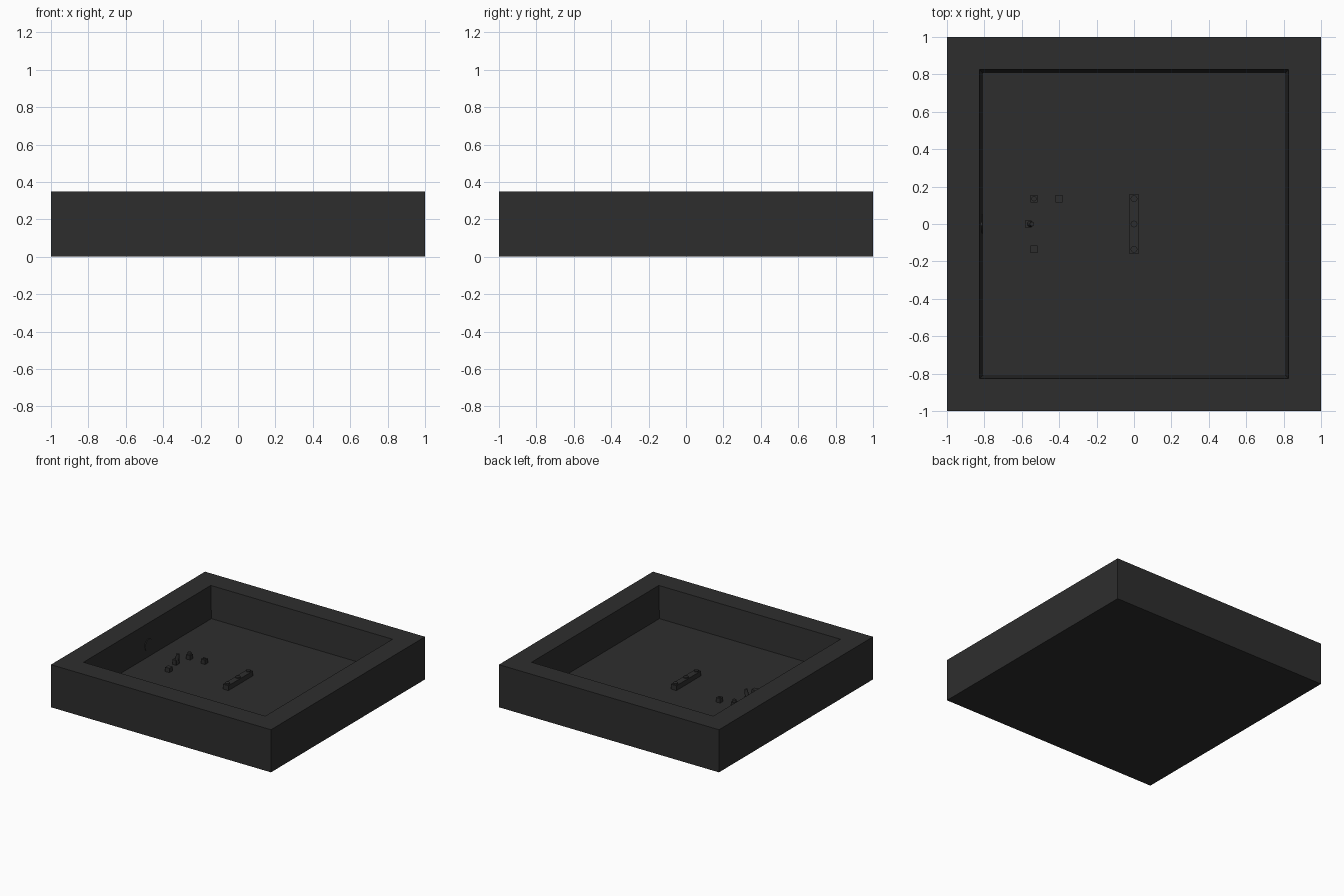
import bpy, bmesh, math
from mathutils import Matrix, Vector

if "Cube" in bpy.data.objects:
    bpy.data.objects.remove(bpy.data.objects["Cube"])

mat = bpy.data.materials.new("dark_charcoal")
mat.diffuse_color = (0.027, 0.027, 0.027, 1)
mat.use_nodes = True
mat.node_tree.nodes["Principled BSDF"].inputs["Base Color"].default_value = mat.diffuse_color
FLOOR = 0.09


def finish(name, bm):
    bmesh.ops.recalc_face_normals(bm, faces=bm.faces)
    me = bpy.data.meshes.new(name)
    bm.to_mesh(me)
    bm.free()
    me.materials.append(mat)
    ob = bpy.data.objects.new(name, me)
    bpy.context.collection.objects.link(ob)
    return ob


def box(name, c, s):
    bm = bmesh.new()
    bmesh.ops.create_cube(bm, size=1, matrix=Matrix.Translation(c) @ Matrix.Diagonal((*s, 1)))
    return finish(name, bm)


def rod(name, c, r, depth, rot=Matrix.Identity(4), r2=None, seg=16):
    bm = bmesh.new()
    bmesh.ops.create_cone(bm, cap_ends=True, segments=seg, radius1=r,
                          radius2=r if r2 is None else r2, depth=depth,
                          matrix=Matrix.Translation(c) @ rot)
    return finish(name, bm)


# tray: square block with a tapered recess
bm = bmesh.new()
rings = []
for half, z in ((1, 0), (1, 0.35), (0.826, 0.35), (0.806, FLOOR)):
    rings.append([bm.verts.new((sx * half, sy * half, z))
                  for sx, sy in ((-1, -1), (1, -1), (1, 1), (-1, 1))])
for a, b in zip(rings, rings[1:]):
    for i in range(4):
        j = (i + 1) % 4
        bm.faces.new((a[i], a[j], b[j], b[i]))
bm.faces.new(rings[0])
bm.faces.new(rings[-1])
finish("tray", bm)

# centre bar with three buttons
box("centre_bar", (0, 0, FLOOR + 0.02), (0.05, 0.32, 0.04))
for i, y in enumerate((-0.135, 0, 0.135)):
    rod(f"bar_button_{i}", (0, y, FLOOR + 0.045), 0.018, 0.01)

# small blocks on the floor
for i, (x, y) in enumerate(((-0.535, -0.135), (-0.535, 0.135), (-0.4, 0.135))):
    box(f"floor_block_{i}", (x, y, FLOOR + 0.018), (0.038, 0.038, 0.036))
rod("block_knob", (-0.535, 0.135, FLOOR + 0.045), 0.014, 0.018)
rod("block_cap", (-0.4, 0.135, FLOOR + 0.038), 0.010, 0.006)

# small lever and its base
box("lever_base", (-0.565, 0, FLOOR + 0.02), (0.035, 0.04, 0.04))
rod("lever", (-0.552, 0, FLOOR + 0.05), 0.018, 0.08,
    Matrix.Rotation(math.radians(10), 4, 'Y'), r2=0.012)

# round plate on the left inner wall
rod("wall_disc", (-0.815, 0, 0.18), 0.05, 0.012, Matrix.Rotation(math.pi / 2, 4, 'Y'), seg=24)
